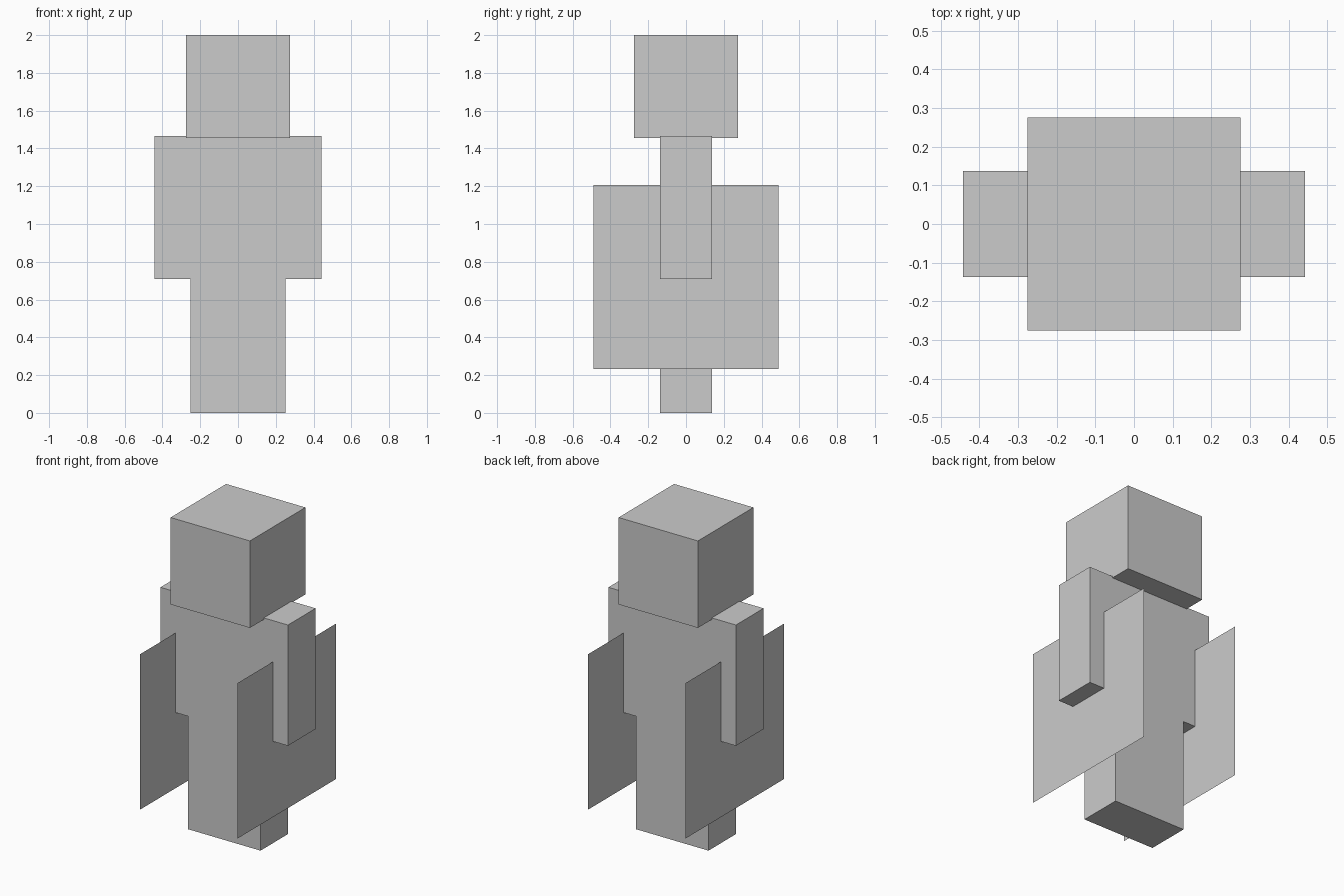
import bpy
import bmesh
from mathutils import Matrix, Vector

cube = bpy.data.objects.get("Cube")
if cube:
    bpy.data.objects.remove(cube, do_unlink=True)

# Single flat colour
grey = bpy.data.materials.new("light_grey")
grey.use_nodes = True
colour = (0.6, 0.6, 0.6, 1)
grey.diffuse_color = colour
grey.node_tree.nodes["Principled BSDF"].inputs["Base Color"].default_value = colour


def add_object(name, bm):
    mesh = bpy.data.meshes.new(name)
    bm.to_mesh(mesh)
    bm.free()
    mesh.materials.append(grey)
    obj = bpy.data.objects.new(name, mesh)
    bpy.context.collection.objects.link(obj)
    return obj


def box(name, low, high):
    low, high = Vector(low), Vector(high)
    bm = bmesh.new()
    place = Matrix.Translation((low + high) / 2) @ Matrix.Diagonal((high - low).to_4d())
    bmesh.ops.create_cube(bm, size=1, matrix=place)
    return add_object(name, bm)


def side_panel(name, x, half_depth, bottom, top):
    bm = bmesh.new()
    corners = [(-half_depth, bottom), (half_depth, bottom), (half_depth, top), (-half_depth, top)]
    face = bm.faces.new([bm.verts.new((x, y, z)) for y, z in corners])
    if x < 0:
        face.normal_flip()
    return add_object(name, bm)


HEAD, BODY, DEPTH, ARM = 0.275, 0.252, 0.137, 0.442
HIP, SHOULDER = 0.708, 1.465

# Head, sunk slightly into the torso
box("head", (-HEAD, -HEAD, 1.455), (HEAD, HEAD, 2))

# Torso and joined legs
box("torso", (-BODY, -DEPTH, HIP), (BODY, DEPTH, SHOULDER))
box("legs", (-BODY, -DEPTH, 0), (BODY, DEPTH, HIP))

# Arms, each crossed by a paper-thin upright panel
for side, sign in (("left", 1), ("right", -1)):
    inner, outer = sorted((sign * BODY, sign * ARM))
    box(side + "_arm", (inner, -DEPTH, HIP), (outer, DEPTH, SHOULDER))
    side_panel(side + "_panel", sign * 0.338, 0.49, 0.233, 1.207)
